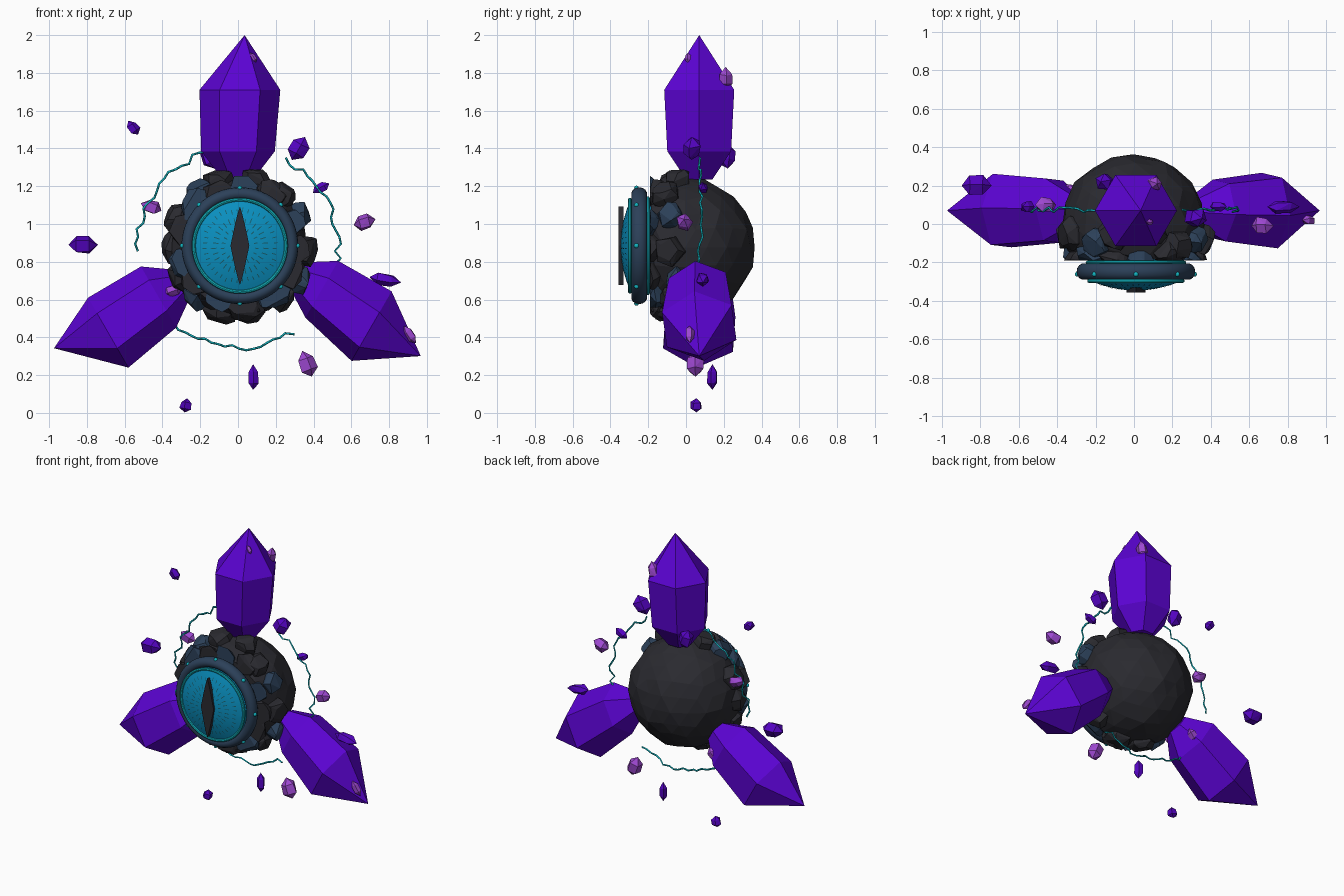
import bpy, bmesh, math, random
from math import sin, cos, tau
from mathutils import Matrix, Vector, noise

random.seed(7)
cube = bpy.data.objects.get("Cube")
if cube:
    bpy.data.objects.remove(cube)

CENTRE = Vector((0.01, 0, 0.885))
FRONT = -0.19    # stone never reaches further forward than this


def material(name, rgb):
    m = bpy.data.materials.new(name)
    m.use_nodes = True
    m.diffuse_color = (*rgb, 1)
    m.node_tree.nodes["Principled BSDF"].inputs["Base Color"].default_value = (*rgb, 1)
    return m


PURPLE = material("deep purple", (0.105, 0.001, 0.65))
INDIGO = material("dark purple", (0.09, 0.001, 0.54))
VIOLET = material("light violet", (0.34, 0.065, 0.64))
STONE = material("dark stone", (0.023, 0.023, 0.029))
SLATE = material("blue slate", (0.025, 0.052, 0.1))
IRIS = material("iris blue", (0.003, 0.28, 0.53))
CYAN = material("bright cyan", (0.006, 0.46, 0.53))
TEAL = material("dark teal", (0.008, 0.11, 0.15))


def finish(name, bm, mat, matrix=Matrix(), smooth=False):
    bmesh.ops.recalc_face_normals(bm, faces=bm.faces)
    me = bpy.data.meshes.new(name)
    bm.to_mesh(me)
    bm.free()
    me.transform(matrix)
    me.materials.append(mat)
    ob = bpy.data.objects.new(name, me)
    bpy.context.collection.objects.link(ob)
    if smooth:
        bpy.ops.object.select_all(action='DESELECT')
        ob.select_set(True)
        bpy.context.view_layer.objects.active = ob
        bpy.ops.object.shade_smooth_by_angle(angle=math.radians(40))


def hull(name, points, mat, matrix=Matrix()):
    """Faceted convex solid around the points."""
    bm = bmesh.new()
    for p in points:
        bm.verts.new(p)
    out = bmesh.ops.convex_hull(bm, input=bm.verts)
    bmesh.ops.delete(bm, geom=list({g for g in out["geom_interior"] + out["geom_unused"]
                                    if isinstance(g, bmesh.types.BMVert)}), context='VERTS')
    bmesh.ops.dissolve_limit(bm, angle_limit=0.02, verts=bm.verts, edges=bm.edges)
    finish(name, bm, mat, matrix)


def ring(radius, height, sides, roll=0.0, shift=0.0):
    return [Vector((radius * cos(roll + tau * i / sides) + shift,
                    radius * sin(roll + tau * i / sides), height)) for i in range(sides)]


def lathe(name, profile, mat, closed=False, steps=64):
    """Turn (radius, y) points around the eye axis."""
    bm = bmesh.new()
    vs = [bm.verts.new((r, y, 0)) for r, y in profile]
    pairs = list(zip(vs, vs[1:])) + ([(vs[-1], vs[0])] if closed else [])
    edges = [bm.edges.new(p) for p in pairs]
    bmesh.ops.spin(bm, geom=vs + edges, cent=(0, 0, 0), axis=(0, 1, 0),
                   angle=tau, steps=steps, use_merge=True)
    bmesh.ops.remove_doubles(bm, verts=bm.verts, dist=0.0002)
    finish(name, bm, mat, Matrix.Translation(CENTRE), True)


def oval(radius, y, a, b, n=14):
    return [(radius + a * cos(tau * i / n), y + b * sin(tau * i / n)) for i in range(n)]


# Rough stone core, flattened behind the eye
bm = bmesh.new()
bmesh.ops.create_icosphere(bm, subdivisions=3, radius=0.37)
for v in bm.verts:
    v.co *= 1 + 0.05 * noise.noise(v.co * 11)
    v.co.y = max(v.co.y, FRONT + 0.01)
finish("stone_core", bm, STONE, Matrix.Translation((-0.003, -0.005, 0.876)))


# Broken rock plates around the front half of the core
def rock(index, polar, around, size, mat):
    d = Vector((sin(polar) * cos(around), -cos(polar), sin(polar) * sin(around)))
    m = Matrix.Translation(CENTRE + d * 0.352) @ d.to_track_quat('Z', 'Y').to_matrix().to_4x4()
    sides = random.choice((5, 6, 6))
    pts = []
    for height, scale in ((-0.06, 0.95), (0.03, 1.0), (0.06, 0.7)):
        for p in ring(size * scale, height, sides, index):
            p = m @ (p + Vector([random.uniform(-0.013, 0.013) for _ in range(3)]))
            p.y = max(p.y, FRONT)
            pts.append(p)
    hull(f"rock_plate_{index}", pts, mat)


index = 0
for polar, count, size, step in ((1.36, 14, 0.08, 4), (1.02, 13, 0.087, 2)):
    for i in range(count):
        rock(index, polar + random.uniform(-0.1, 0.1), tau * (i + random.uniform(-0.2, 0.2)) / count,
             size * random.uniform(0.85, 1.15), SLATE if i % step == 1 else STONE)
        index += 1


# Eye: housing, frame, rim and domed iris
def dome(r):
    return -0.293 - 0.053 * (1 - (r / 0.245) ** 2)


lathe("eye_housing", [(0, -0.17), (0.25, -0.17), (0.25, -0.27), (0, -0.27)], IRIS)
lathe("eye_frame", oval(0.275, -0.248, 0.034, 0.042), SLATE, True)
lathe("frame_back_band", oval(0.25, -0.201, 0.012, 0.01, 8), CYAN, True)
lathe("iris_rim", oval(0.244, -0.297, 0.01, 0.01, 8), CYAN, True)
lathe("iris", [(0.245 * i / 8, dome(0.245 * i / 8)) for i in range(9)], IRIS)

# Frame studs
for i in range(8):
    a = tau * i / 8
    bm = bmesh.new()
    bmesh.ops.create_icosphere(bm, subdivisions=2, radius=0.013)
    spot = CENTRE + Vector((0.305 * cos(a), -0.262, 0.305 * sin(a)))
    finish(f"frame_stud_{i}", bm, CYAN, Matrix.Translation(spot), True)

# Painted radial dashes on the iris
bm = bmesh.new()
for count, inner, length, width in ((40, 0.178, 0.022, 0.0022), (30, 0.12, 0.03, 0.0025),
                                    (20, 0.08, 0.02, 0.0025)):
    for i in range(count):
        a = tau * (i + 0.5) / count
        r0 = inner + random.uniform(-0.008, 0.008)
        u, t = Vector((cos(a), 0, sin(a))), Vector((-sin(a), 0, cos(a)))
        quad = []
        for r, side in ((r0, -1), (r0 + length, -1), (r0 + length, 1), (r0, 1)):
            quad.append(bm.verts.new(u * r + t * width * side + Vector((0, dome(r) - 0.003, 0))))
        bm.faces.new(quad)
finish("iris_dashes", bm, TEAL, Matrix.Translation(CENTRE))

# Slit pupil
slit = []
for i in range(17):
    z = -0.208 + 0.416 * i / 16
    w = 0.05 * (1 - abs(z) / 0.208) ** 0.85
    slit += [(s * w, y, z) for s in (-1, 1) for y in (-0.357, -0.332)]
hull("pupil", slit, STONE, Matrix.Translation(CENTRE))

# Three great crystals: turn, roll, lower radius, sideways shift of lower ring, girdle and tip, length
for name, turn, roll, radius, low, wide, tip, length in (
        ("top", 0, 0, 0.195, 0.0, 0.01, 0.035, 1.115),
        ("right", -120, 0.06, 0.187, -0.025, -0.055, 0.017, 1.115),
        ("left", 120, 0.12, 0.175, -0.022, 0.015, 0.022, 1.13)):
    pts = (ring(0.08, 0.35, 6, roll, low) + ring(radius, 0.5, 6, roll, low)
           + ring(0.214, 0.825, 6, roll, wide) + [Vector((tip, 0, length))])
    m = Matrix.Translation((0, 0.07, 0.885)) @ Matrix.Rotation(math.radians(turn), 4, 'Y')
    hull(f"{name}_crystal", pts, PURPLE, m)

# Floating shards: x, y, z, half length, half width, tilt in degrees
shards = {
    INDIGO: ((-.555, .09, 1.51, .045, .028, -35), (.32, .03, 1.4, .07, .05, 30),
             (.44, .09, 1.19, .05, .025, 60), (-.82, .2, .89, .078, .05, 90),
             (-.15, .22, 1.36, .07, .045, -20), (.78, .09, .705, .085, .032, 100),
             (.08, .14, .19, .068, .027, 0), (-.275, .055, .04, .038, .03, 10)),
    VIOLET: ((.67, -.01, 1.01, .06, .042, 75), (-.46, .1, 1.09, .058, .036, -70),
             (.365, .05, .26, .072, .045, -20), (-.345, -.045, .645, .055, .028, 70),
             (-.34, .18, .58, .05, .03, 40), (.91, .02, .415, .055, .025, -35),
             (.11, .21, 1.77, .062, .037, 10), (.08, .01, 1.88, .03, .016, -30)),
}
count = 0
for mat, rows in shards.items():
    for x, y, z, length, width, tilt in rows:
        pts = [Vector((0, 0, -length)), Vector((0, 0, length))]
        for h in (-0.45, 0.4):
            pts += [p * random.uniform(0.85, 1.15) for p in ring(width, h * length, 5, count)]
        m = Matrix.Translation((x, y, z)) @ Matrix.Rotation(math.radians(tilt), 4, 'Y')
        hull(f"shard_{count}", pts, mat, m)
        count += 1

# Jagged energy strands between the crystals
for i, (start, end) in enumerate(((108, 182), (62, -10), (-130, -57))):
    cu = bpy.data.curves.new("energy_strand", 'CURVE')
    cu.dimensions = '3D'
    cu.bevel_depth = 0.006
    cu.bevel_resolution = 0
    cu.use_fill_caps = True
    sp = cu.splines.new('POLY')
    sp.points.add(18)
    for k, p in enumerate(sp.points):
        a = math.radians(start + (end - start) * k / 18)
        r = 0.53 + random.uniform(-0.018, 0.018)
        p.co = (r * cos(a), 0.075 + random.uniform(-0.014, 0.014), 0.875 + r * sin(a), 1)
    cu.materials.append(CYAN)
    ob = bpy.data.objects.new(f"energy_strand_{i}", cu)
    bpy.context.collection.objects.link(ob)
